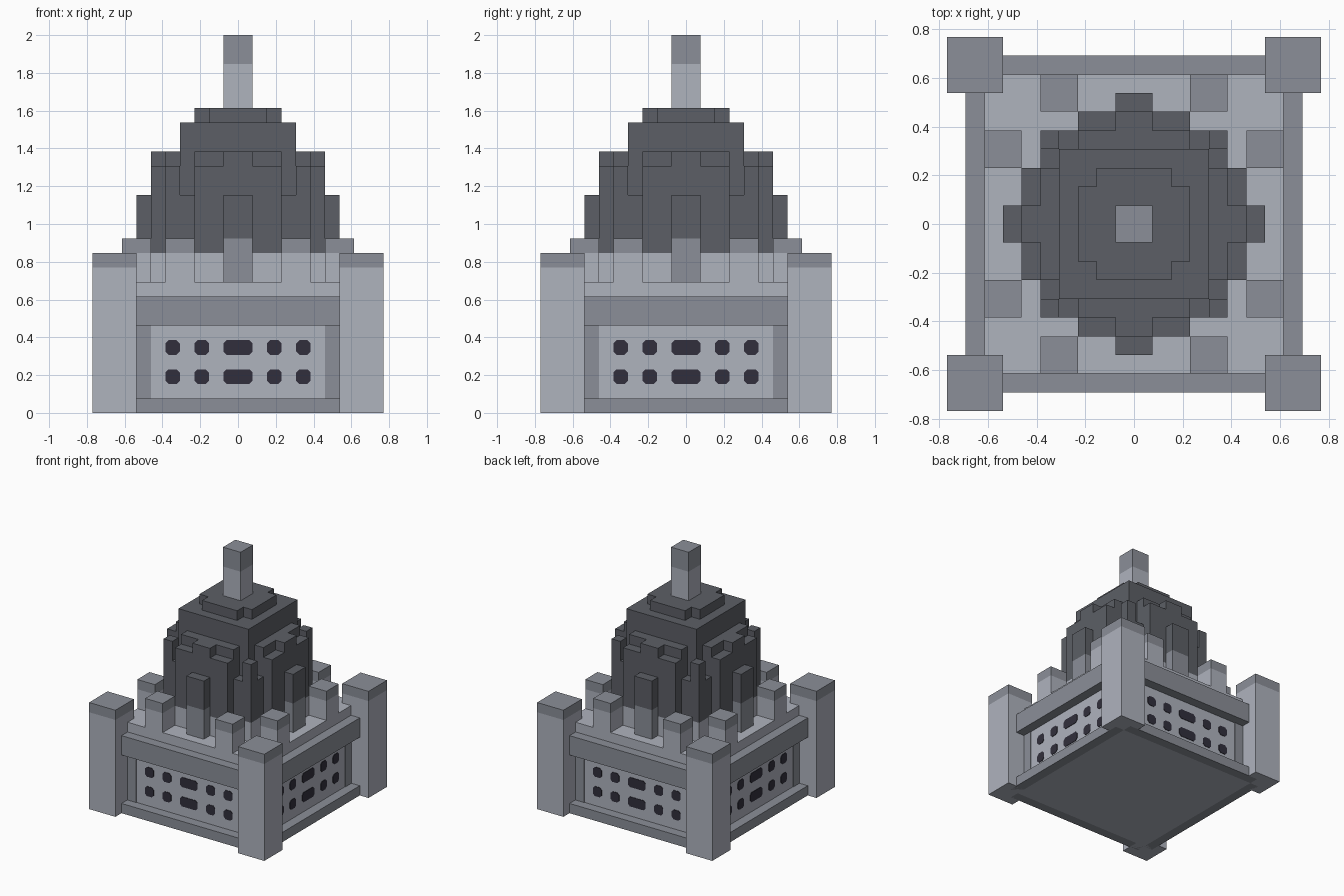
import bpy
import bmesh
import math
from mathutils import Matrix, Vector

if "Cube" in bpy.data.objects:
    bpy.data.objects.remove(bpy.data.objects["Cube"], do_unlink=True)

U = 1 / 13  # one block
PLATE = 0.05  # painted plate thickness in blocks


def material(name, rgb):
    lin = [((c / 255 + 0.055) / 1.055) ** 2.4 for c in rgb] + [1.0]
    m = bpy.data.materials.new(name)
    m.diffuse_color = lin
    m.use_nodes = True
    m.node_tree.nodes["Principled BSDF"].inputs["Base Color"].default_value = lin
    return m


LIGHT = material("light stone", (175, 179, 190))
MID = material("grey stone", (139, 143, 152))
DARK = material("dark slate", (92, 95, 102))
WINDOW = material("window black", (49, 47, 60))


def box(bm, x0, x1, y0, y1, z0, z1):
    centre = Vector((x0 + x1, y0 + y1, z0 + z1)) / 2
    size = Vector((x1 - x0, y1 - y0, z1 - z0))
    bmesh.ops.create_cube(bm, size=1, matrix=Matrix.LocRotScale(centre, None, size))


def finish(name, bm, mat, sides=1):
    """Repeat the mesh around z for each side, scale it to size and link it."""
    source = bm.verts[:] + bm.edges[:] + bm.faces[:]
    for i in range(1, sides):
        copy = bmesh.ops.duplicate(bm, geom=source)["geom"]
        verts = [v for v in copy if isinstance(v, bmesh.types.BMVert)]
        bmesh.ops.rotate(bm, verts=verts, cent=(0, 0, 0),
                         matrix=Matrix.Rotation(i * math.pi / 2, 3, "Z"))
    bmesh.ops.recalc_face_normals(bm, faces=bm.faces[:])
    bmesh.ops.scale(bm, vec=(U, U, U), verts=bm.verts[:])
    mesh = bpy.data.meshes.new(name)
    bm.to_mesh(mesh)
    bm.free()
    mesh.materials.append(mat)
    obj = bpy.data.objects.new(name, mesh)
    bpy.context.collection.objects.link(obj)


def boxes(name, mat, parts, sides=1):
    bm = bmesh.new()
    for p in parts:
        box(bm, *p)
    finish(name, bm, mat, sides)


def squares(name, mat, parts):
    """Centred square blocks, each given as half width, bottom and top."""
    boxes(name, mat, [(-h, h, -h, h, z0, z1) for h, z0, z1 in parts])


# Main hall: walls, projecting band, roof deck and ground ledge
squares("hall_walls", LIGHT, [(8, 0, 6)])
squares("hall_band", MID, [(9, 6, 8)])
squares("roof_deck", LIGHT, [(8, 8, 9)])
boxes("ground_ledge", MID, [(-8, 8, -9, -8, 0, 1)], 4)
boxes("wall_strips", MID, [(s - 0.5, s + 0.5, -8 - PLATE, -8, 1, 6) for s in (-6.5, 6.5)], 4)

# Corner towers and caps
boxes("corner_towers", LIGHT, [(7, 10, -10, -7, 0, 10)], 4)
boxes("tower_caps", MID, [(7, 10, -10, -7, 10, 11)], 4)

# Windows: thin clipped-corner plates, two rows on each side
bm = bmesh.new()
c = 0.22
for z in (2, 4):
    for x0, x1 in ((-5, -4), (-3, -2), (-1, 1), (2, 3), (4, 5)):
        outline = [(x0 + c, z), (x1 - c, z), (x1, z + c), (x1, z + 1 - c),
                   (x1 - c, z + 1), (x0 + c, z + 1), (x0, z + 1 - c), (x0, z + c)]
        face = bm.faces.new([bm.verts.new((x, -8, h)) for x, h in outline])
        out = bmesh.ops.extrude_face_region(bm, geom=[face])["geom"]
        bmesh.ops.translate(bm, vec=(0, -PLATE, 0),
                            verts=[v for v in out if isinstance(v, bmesh.types.BMVert)])
finish("windows", bm, WINDOW, 4)

# Roof posts
boxes("roof_posts", LIGHT, [(s - 1, s + 1, -8, -6, 9, 11) for s in (-4, 4)], 4)
boxes("post_caps", MID, [(s - 1, s + 1, -8, -6, 11, 12) for s in (-4, 4)], 4)

# Buttresses at the middle of each dome side
boxes("buttress_feet", MID, [(-1, 1, -7, -6, 9, 12)], 4)
boxes("buttress_tops", DARK, [(-1, 1, -7, -6, 12, 15)], 4)

# Dome: light drum below, stepped dark shell above
squares("dome_drum", LIGHT, [(5, 9, 11)])
boxes("drum_bays", LIGHT, [(-3, 3, -6, -5, 9, 11)], 4)
squares("dome_core", DARK, [(5, 11, 15), (4, 15, 18), (4, 18, 20)])
boxes("dome_bays", DARK, [(-3, 3, -6, -5, 11, 17), (-1, 1, -6, -5, 17, 18),
                          (-3, 3, -5, -4, 15, 18), (4, 5, -5, -4, 15, 17)], 4)
boxes("dome_crown", DARK, [(-3, 3, -2, 2, 20, 21), (-2, 2, -3, -2, 20, 21), (-2, 2, 2, 3, 20, 21)])

# Spire
squares("spire", LIGHT, [(1, 21, 24)])
squares("spire_cap", MID, [(1, 24, 26)])
